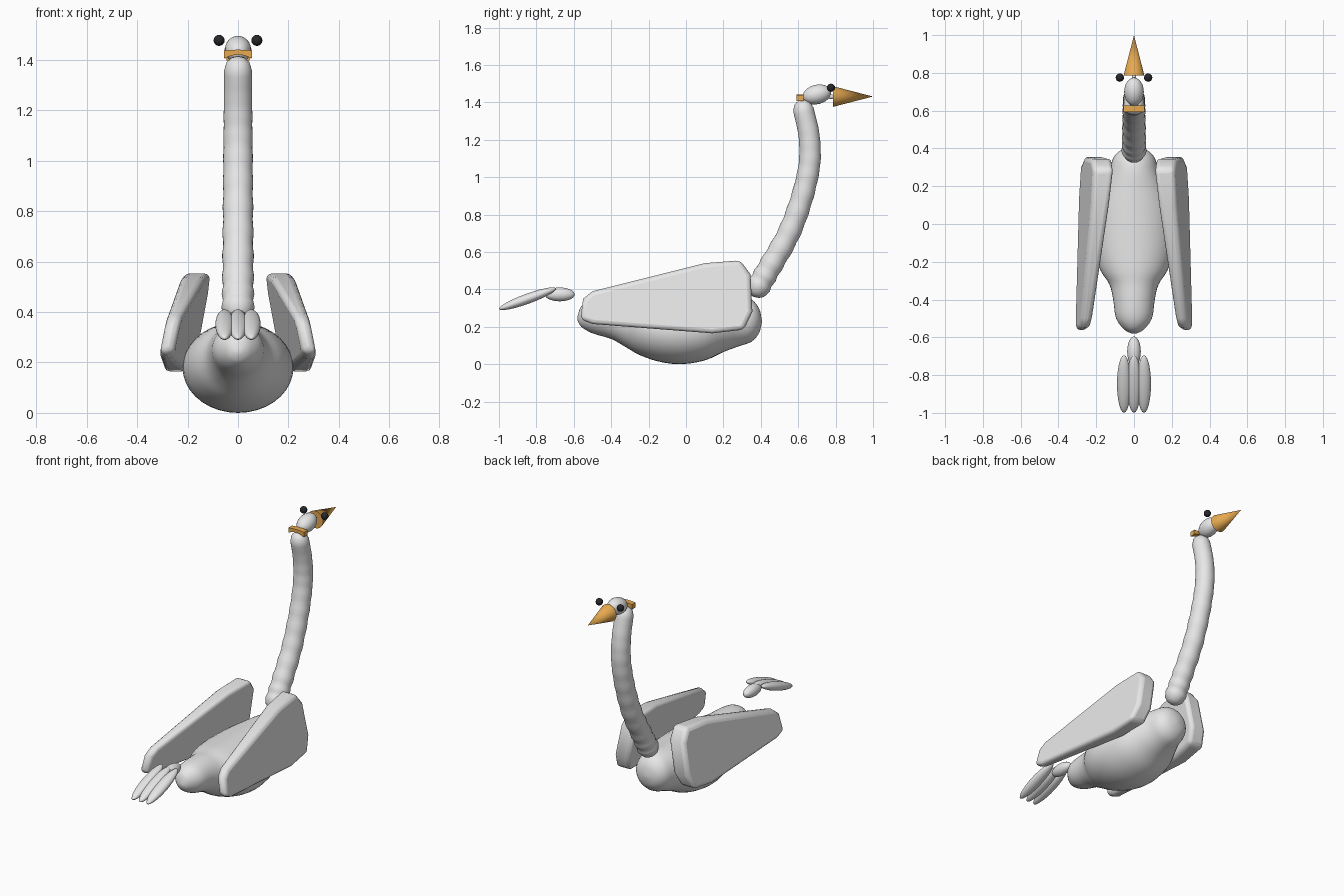
import bpy, bmesh, math
from mathutils import Vector

cube = bpy.data.objects.get("Cube")
if cube:
    bpy.data.objects.remove(cube, do_unlink=True)


def material(name, rgb):
    m = bpy.data.materials.new(name)
    m.use_nodes = True
    m.diffuse_color = (*rgb, 1)
    m.node_tree.nodes["Principled BSDF"].inputs["Base Color"].default_value = (*rgb, 1)
    return m


WHITE = material("feather white", (0.8, 0.8, 0.8))
ORANGE = material("beak orange", (0.8, 0.4, 0.08))
BLACK = material("eye black", (0.02, 0.02, 0.025))


def finish(name, bm, mat, angle=40):
    bmesh.ops.recalc_face_normals(bm, faces=bm.faces)
    me = bpy.data.meshes.new(name)
    bm.to_mesh(me)
    bm.free()
    ob = bpy.data.objects.new(name, me)
    bpy.context.collection.objects.link(ob)
    me.materials.append(mat)
    bpy.ops.object.select_all(action="DESELECT")
    ob.select_set(True)
    bpy.context.view_layer.objects.active = ob
    bpy.ops.object.shade_smooth_by_angle(angle=math.radians(angle))
    return ob


def ellipsoid(name, centre, radii, mat, tilt=0, seg=24):
    bm = bmesh.new()
    bmesh.ops.create_uvsphere(bm, u_segments=seg, v_segments=seg // 2, radius=1)
    ob = finish(name, bm, mat)
    ob.location, ob.scale, ob.rotation_euler.x = centre, radii, math.radians(tilt)
    return ob


def loft(name, rings, mat, seg=28):
    """Skin elliptical rings given as (centre, x axis, second axis)."""
    bm = bmesh.new()
    loops = []
    for c, a, b in rings:
        loops.append([bm.verts.new(c + a * math.cos(t) + b * math.sin(t))
                      for t in (2 * math.pi * i / seg for i in range(seg))])
    for p, q in zip(loops, loops[1:]):
        for i in range(seg):
            j = (i + 1) % seg
            bm.faces.new((p[i], p[j], q[j], q[i]))
    bm.faces.new(loops[0])
    bm.faces.new(loops[-1])
    return finish(name, bm, mat, 60)


def smooth_path(points, steps):
    """Catmull-Rom interpolation of tuples of any length."""
    pts = [Vector(p) for p in points]
    pts = [pts[0] * 2 - pts[1]] + pts + [pts[-1] * 2 - pts[-2]]
    out = []
    for a, b, c, d in zip(pts, pts[1:], pts[2:], pts[3:]):
        for k in range(steps):
            t = k / steps
            out.append(0.5 * (2 * b + (c - a) * t + (2 * a - 5 * b + 4 * c - d) * t * t
                              + (3 * b - a - 3 * c + d) * t ** 3))
    return out + [pts[-2]]


# Body: (y, half width, bottom, top)
body = [(-.58, .012, .235, .255), (-.56, .05, .20, .31), (-.5, .095, .165, .345),
        (-.4, .11, .135, .355), (-.32, .13, .09, .355), (-.25, .175, .05, .36),
        (-.15, .21, .015, .36), (-.03, .22, 0, .36), (.1, .205, .02, .36),
        (.2, .165, .065, .36), (.28, .13, .095, .36), (.35, .11, .12, .345),
        (.39, .07, .165, .30), (.405, .012, .22, .24)]
loft("body", [(Vector((0, y, (lo + hi) / 2)), Vector((w, 0, 0)), Vector((0, 0, (hi - lo) / 2)))
              for y, w, lo, hi in smooth_path(body, 3)], WHITE, 36)

# Neck: a curved tube, gently lumpy near the base, with rounded ends
spine = smooth_path([(.39, .42), (.455, .53), (.55, .70), (.62, .89), (.66, 1.07),
                     (.658, 1.22), (.628, 1.36)], 8)
rings = []
last = len(spine) - 1
for i, p in enumerate(spine):
    t = i / last
    d = (spine[min(i + 1, last)] - spine[max(i - 1, 0)]).normalized()
    r = .063 - .008 * t + .003 * (1 - t) * math.cos(i * 1.5)
    ends = []
    if i in (0, last):
        ends = [math.radians(a) for a in (85, 60, 35)]
    side = -1 if i == 0 else 1
    angles = ends + [0] if i == 0 else [0] + ends[::-1]
    for a in angles:
        q = p + d * side * r * math.sin(a)
        s = r * math.cos(a)
        rings.append((Vector((0, q[0], q[1])), Vector((s, 0, 0)), Vector((0, -d[1] * s, d[0] * s))))
loft("neck", rings, WHITE)

# Head, beak and eyes
ellipsoid("head", (0, .70, 1.442), (.052, .077, .052), WHITE, 14)
ellipsoid("beak_root", (0, .775, 1.43), (.012, .02, .012), WHITE, seg=12)
bm = bmesh.new()
bmesh.ops.create_cone(bm, cap_ends=True, segments=32, radius1=.055, radius2=0, depth=.213)
beak = finish("beak", bm, ORANGE)
beak.location = (0, .893, 1.431)
beak.rotation_euler.x = math.radians(-90)
for side, label in ((1, "left"), (-1, "right")):
    ellipsoid(label + "_eye", (side * .075, .775, 1.478), (.022,) * 3, BLACK, seg=16)

# Arched orange band behind the head
bm = bmesh.new()
loops = []
for i in range(-6, 7):
    u = i / 6
    z, h = 1.431 - .009 * u * u, .010 + .006 * u * u
    loops.append([bm.verts.new((.055 * u, y, z + s * h))
                  for y, s in ((.592, -1), (.628, -1), (.628, 1), (.592, 1))])
for p, q in zip(loops, loops[1:]):
    for i in range(4):
        bm.faces.new((p[i], p[i - 1], q[i - 1], q[i]))
bm.faces.new(loops[0])
bm.faces.new(loops[-1])
finish("nape_band", bm, ORANGE)

# Wings: leaning slabs with rounded rims
outline = [(-.565, .24), (-.55, .35), (-.5, .39), (.1, .54), (.29, .555), (.345, .48),
           (.355, .28), (.31, .185), (.14, .165), (-.5, .215)]
for side, label in ((1, "left"), (-1, "right")):
    bm = bmesh.new()
    faces = []
    for s in (-1, 1):
        vs = []
        for y, z in outline:
            x = .215 - .072 * y - .19 * (z - .38) + s * (.045 + .03 * y)
            vs.append(bm.verts.new((side * x, y, z)))
        faces.append(vs)
    a, b = faces
    bm.faces.new(a)
    bm.faces.new(b)
    rims = [bm.faces.new((a[i - 1], a[i], b[i], b[i - 1])) for i in range(len(a))]
    wing = finish(label + "_wing", bm, WHITE, 50)
    bev = wing.modifiers.new("round rim", "BEVEL")
    bev.width, bev.segments, bev.limit_method = .024, 3, "ANGLE"
    bev.angle_limit = math.radians(50)

# Tail: a small root and three long feathers
ellipsoid("tail_root", (0, -.675, .373), (.036, .08, .037), WHITE)
for x, label in ((-.053, "right"), (0, "middle"), (.053, "left")):
    ellipsoid(label + "_tail_feather", (x, -.847, .35), (.037, .162, .027), WHITE, 20)
